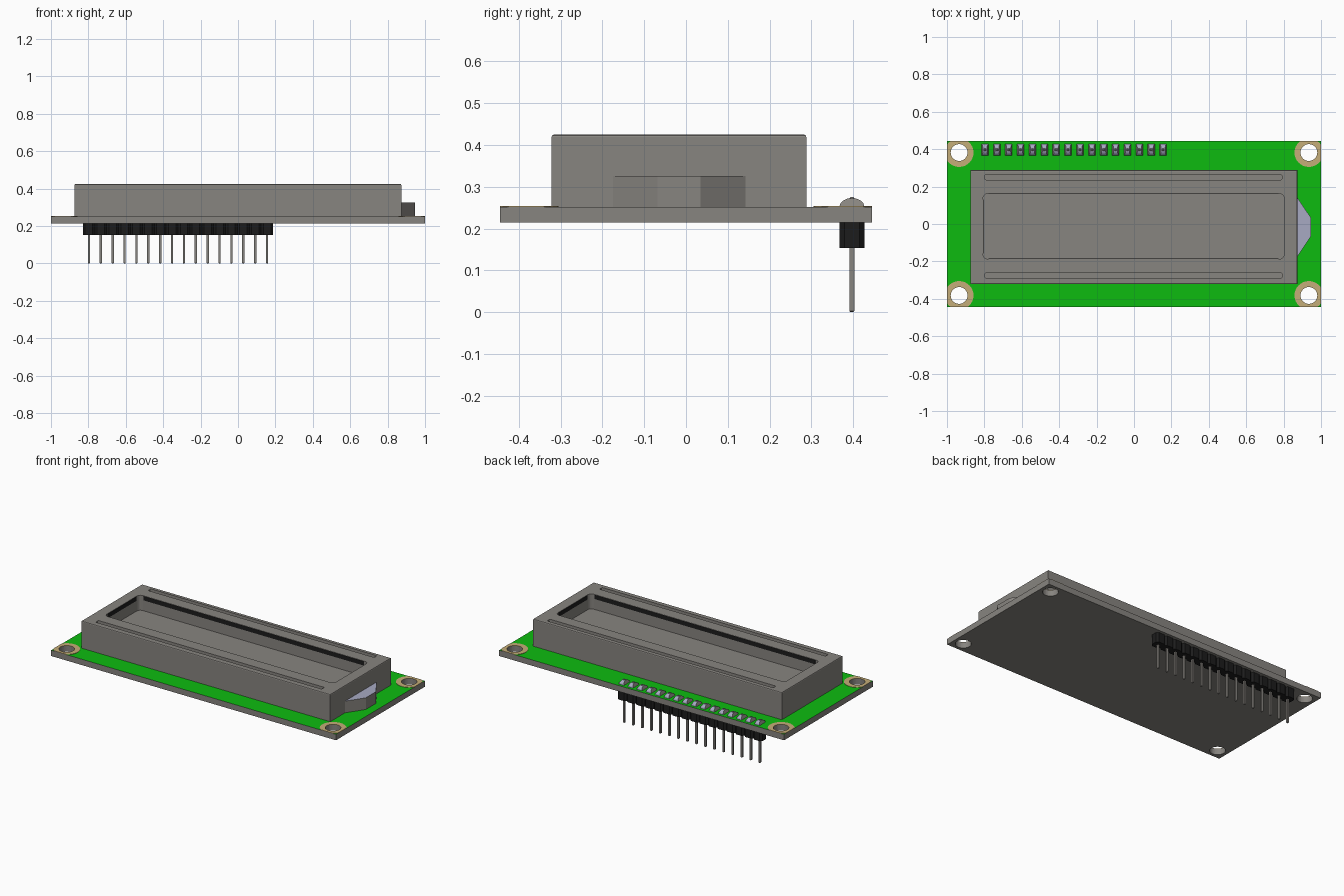
import bpy, bmesh, math
from mathutils import Vector

cube = bpy.data.objects.get("Cube")
if cube:
    bpy.data.objects.remove(cube, do_unlink=True)


def material(name, rgb, rough=0.6):
    m = bpy.data.materials.new(name)
    m.use_nodes = True
    m.diffuse_color = (*rgb, 1)
    bsdf = m.node_tree.nodes["Principled BSDF"]
    bsdf.inputs["Base Color"].default_value = (*rgb, 1)
    bsdf.inputs["Roughness"].default_value = rough
    return m


GREY = material("warm grey", (0.245, 0.233, 0.215))
GREEN = material("board green", (0.004, 0.50, 0.005))
GOLD = material("pad gold", (0.56, 0.42, 0.19))
PALE = material("pale lavender", (0.39, 0.40, 0.54))
BLACK = material("black plastic", (0.012, 0.012, 0.012))


def make_object(name, bm, *mats):
    bmesh.ops.recalc_face_normals(bm, faces=bm.faces)
    mesh = bpy.data.meshes.new(name)
    bm.to_mesh(mesh)
    bm.free()
    for m in mats:
        mesh.materials.append(m)
    ob = bpy.data.objects.new(name, mesh)
    bpy.context.collection.objects.link(ob)
    return ob


def prism_bm(pts, z0, z1):
    """Extrude a flat outline from z0 up to z1."""
    bm = bmesh.new()
    face = bm.faces.new([bm.verts.new((x, y, z0)) for x, y in pts])
    ext = bmesh.ops.extrude_face_region(bm, geom=[face])
    for v in ext["geom"]:
        if isinstance(v, bmesh.types.BMVert):
            v.co.z = z1
    return bm


def prism(name, pts, z0, z1, *mats):
    return make_object(name, prism_bm(pts, z0, z1), *mats)


def rect(x0, x1, y0, y1):
    return [(x0, y0), (x1, y0), (x1, y1), (x0, y1)]


def rounded_rect(x0, x1, y0, y1, r, steps=5):
    pts = []
    corners = [(x1 - r, y1 - r), (x0 + r, y1 - r), (x0 + r, y0 + r), (x1 - r, y0 + r)]
    for q, (cx, cy) in enumerate(corners):
        for i in range(steps + 1):
            a = math.pi / 2 * (q + i / steps)
            pts.append((cx + r * math.cos(a), cy + r * math.sin(a)))
    return pts


def circle(cx, cy, r, n):
    return [(cx + r * math.cos(2 * math.pi * i / n), cy + r * math.sin(2 * math.pi * i / n))
            for i in range(n)]


def cut(ob, cutters):
    """Subtract the cutters, bake the result and discard them."""
    for c in cutters:
        mod = ob.modifiers.new("cut", "BOOLEAN")
        mod.operation = "DIFFERENCE"
        mod.solver = "EXACT"
        mod.object = c
        c.hide_render = True
    bpy.context.view_layer.update()
    deps = bpy.context.evaluated_depsgraph_get()
    mesh = bpy.data.meshes.new_from_object(ob.evaluated_get(deps))
    ob.modifiers.clear()
    ob.data = mesh
    for c in cutters:
        bpy.data.objects.remove(c, do_unlink=True)


def paint_top(ob, index=1):
    for p in ob.data.polygons:
        p.material_index = index if p.normal.z > 0.5 else 0


def repeat(ob, count, step):
    mod = ob.modifiers.new("row", "ARRAY")
    mod.count = count
    mod.use_relative_offset = False
    mod.use_constant_offset = True
    mod.constant_offset_displace = (step, 0, 0)


HX, HY = 1.0, 0.445              # board half size
Z0, Z1 = 0.215, 0.252            # board underside and top
TOP = 0.425                      # frame top
HOLES = [(sx * 0.935, sy * 0.382) for sx in (-1, 1) for sy in (-1, 1)]

# Circuit board with four mounting holes, green on top only
board = prism("circuit_board", rect(-HX, HX, -HY, HY), Z0, Z1, GREY, GREEN)
cut(board, [prism("hole_cutter", circle(x, y, 0.045, 32), 0.1, 0.4) for x, y in HOLES])
paint_top(board)

# Gold rings around the holes, trimmed at the board edges
for k, (cx, cy) in enumerate(HOLES):
    bm = bmesh.new()
    inner = [bm.verts.new((x, y, Z1 + 0.002)) for x, y in circle(cx, cy, 0.045, 32)]
    outer = [bm.verts.new((max(-HX, min(HX, x)), max(-HY, min(HY, y)), Z1 + 0.002))
             for x, y in circle(cx, cy, 0.077, 32)]
    for i in range(32):
        j = (i + 1) % 32
        bm.faces.new((inner[i], outer[i], outer[j], inner[j]))
    ext = bmesh.ops.extrude_face_region(bm, geom=bm.faces[:])
    for v in ext["geom"]:
        if isinstance(v, bmesh.types.BMVert):
            v.co.z = Z1
    make_object(f"hole_pad_{k + 1}", bm, GOLD)

# Display frame: softened top rim, screen recess and two long grooves
bm = prism_bm(rect(-0.875, 0.873, -0.322, 0.288), Z1, TOP)
rim = [e for e in bm.edges if all(v.co.z > TOP - 0.001 for v in e.verts)]
bmesh.ops.bevel(bm, geom=rim, offset=0.006, segments=2, affect="EDGES", profile=0.5)
frame = make_object("display_frame", bm, GREY)
WX0, WX1, WY0, WY1 = -0.807, 0.803, -0.187, 0.162
FLOOR = 0.33
cutters = [prism("window_cutter", rounded_rect(WX0, WX1, WY0, WY1, 0.025), FLOOR, 0.5)]
for y in (-0.276, 0.25):
    cutters.append(prism("groove_cutter", rounded_rect(-0.797, 0.791, y - 0.014, y + 0.014, 0.007, 3),
                         TOP - 0.02, 0.5))
cut(frame, cutters)

# Thin dark strips just under the window rim
t, gap = 0.002, 0.03
strips = {
    "back": rect(WX0 + gap, WX1 - gap, WY1 - t, WY1),
    "front": rect(WX0 + gap, WX1 - gap, WY0, WY0 + t),
    "right": rect(WX0, WX0 + t, WY0 + gap, WY1 - gap),
    "left": rect(WX1 - t, WX1, WY0 + gap, WY1 - gap),
}
for side, pts in strips.items():
    prism(f"window_strip_{side}", pts, TOP - 0.028, TOP - 0.002, BLACK)

# Backlight block at the side of the frame
light = prism("backlight_block", [(0.873, -0.175), (0.945, -0.068), (0.945, 0.035), (0.873, 0.142)],
              Z1, 0.326, GREY, PALE)
paint_top(light)

# Pin header: sixteen chamfered housings, pins and solder joints
N, STEP, PX, PY = 16, 0.0635, -0.797, 0.397
w, d, c = STEP / 2, 0.03, 0.012
octagon = [(w, -d + c), (w, d - c), (w - c, d), (c - w, d),
           (-w, d - c), (-w, c - d), (c - w, -d), (w - c, -d)]
housing = prism("header_housing", [(PX + x, PY + y) for x, y in octagon], 0.153, Z0, BLACK)
repeat(housing, N, STEP)

bm = prism_bm(rect(PX - 0.006, PX + 0.006, PY - 0.006, PY + 0.006), 0.0, 0.276)
ends = [e for e in bm.edges if abs(e.verts[0].co.z - e.verts[1].co.z) < 0.001]
bmesh.ops.bevel(bm, geom=ends, offset=0.003, segments=1, affect="EDGES")
pin = make_object("header_pin", bm, GREY)
repeat(pin, N, STEP)

# Solder joint: an arched cap narrowing towards its crown
bm = bmesh.new()
rows = []
for sx in (-1, 1):
    row = []
    for i in range(9):
        a = math.pi * i / 8
        half = 0.019 - 0.009 * math.sin(a)
        row.append(bm.verts.new((PX + sx * half, PY - 0.03 * math.cos(a), Z1 + 0.021 * math.sin(a))))
    rows.append(row)
for i in range(8):
    bm.faces.new((rows[0][i], rows[0][i + 1], rows[1][i + 1], rows[1][i]))
for row in rows:
    bm.faces.new(row).material_index = 1
bm.faces.new((rows[0][0], rows[0][8], rows[1][8], rows[1][0]))
solder = make_object("solder_joint", bm, PALE, GREY)
repeat(solder, N, STEP)
